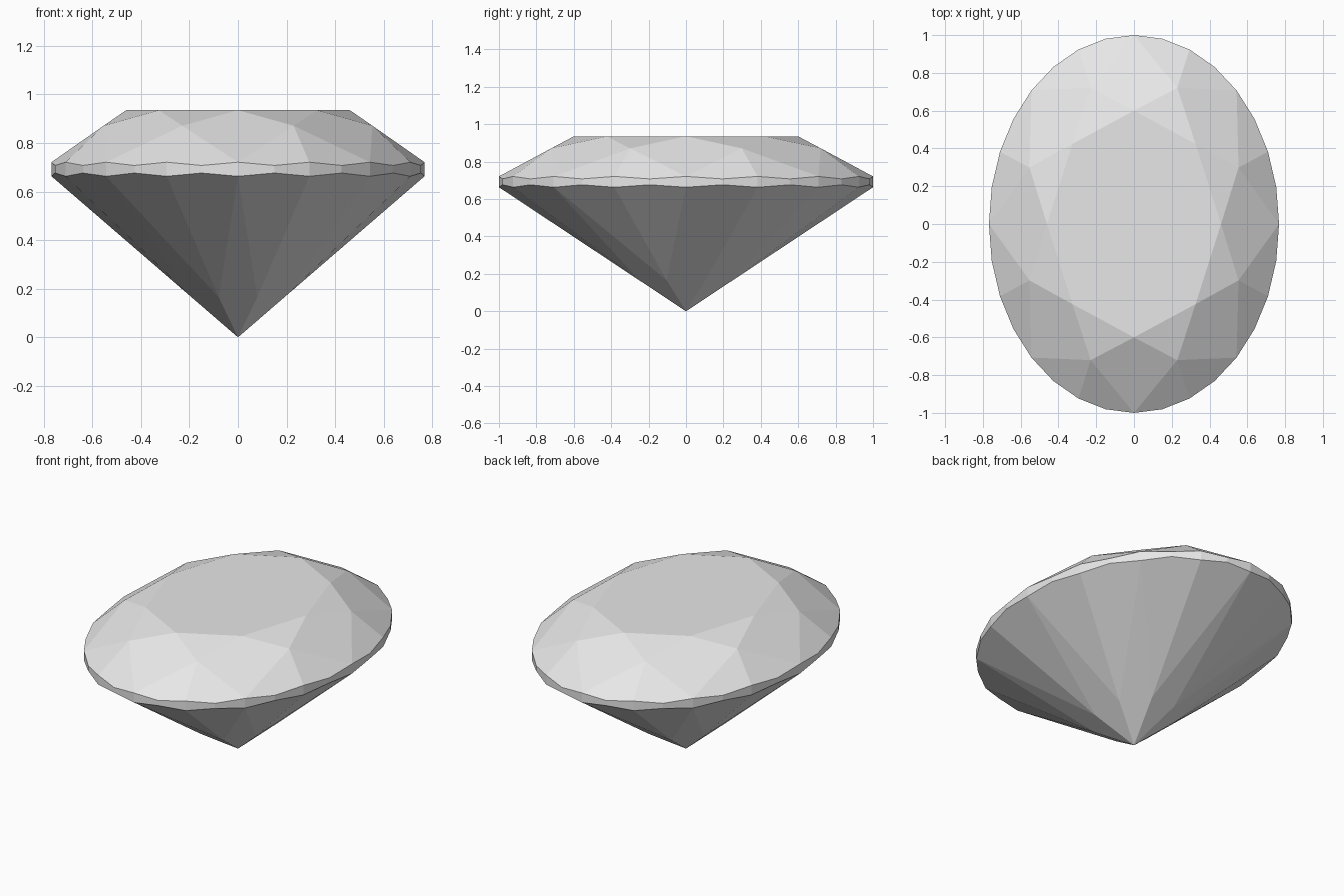
import bpy
import math

if "Cube" in bpy.data.objects:
    bpy.data.objects.remove(bpy.data.objects["Cube"])

WIDTH = 0.768                 # oval: x radius relative to y radius
SIDES = 8                     # main facets around the stone
TABLE_R, TABLE_Z = 0.60, 0.935
STAR_R, STAR_Z = 0.78, 0.871
TOP_Z, TOP_DIP = 0.721, 0.0134
LOW_Z, LOW_RISE = 0.663, 0.0134
PAV_R = 0.27
PAV_Z = LOW_Z * PAV_R * math.cos(math.pi / 8)   # keeps the long kites flat

grey = bpy.data.materials.new("pale_grey")
grey.diffuse_color = (0.8, 0.8, 0.8, 1)
grey.use_nodes = True
grey.node_tree.nodes["Principled BSDF"].inputs["Base Color"].default_value = grey.diffuse_color


def pt(step, r, z):
    """Point on the oval; 32 steps make a full turn."""
    a = step * math.tau / 32
    return (round(WIDTH * r * math.cos(a), 5), round(r * math.sin(a), 5), round(z, 5))


def rim_top(s):
    return pt(s, 1, TOP_Z - TOP_DIP * (s % 2))


def rim_low(s):
    return pt(s, 1, LOW_Z + LOW_RISE * (s % 2))


def table(s):
    return pt(s, TABLE_R, TABLE_Z)


def star(s):
    return pt(s, STAR_R, STAR_Z)


def pav(s):
    return pt(s, PAV_R, PAV_Z)


def build(name, polygons):
    """Make a flat-shaded object, sharing equal corner points."""
    index, faces = {}, []
    for poly in polygons:
        faces.append([index.setdefault(p, len(index)) for p in poly])
    mesh = bpy.data.meshes.new(name)
    mesh.from_pydata(list(index), [], faces)
    mesh.materials.append(grey)
    mesh.update()
    obj = bpy.data.objects.new(name, mesh)
    bpy.context.collection.objects.link(obj)


culet = (0.0, 0.0, 0.0)
mains = [i * 4 for i in range(SIDES)]

# Crown: table, kites, star triangles and upper girdle facets
crown = [[table(s) for s in mains]]
for s in mains:
    t = s % 32
    n = (s + 4) % 32
    side = star(s + 2)
    crown.append([table(t), star((s - 2) % 32), rim_top(t), side])
    crown.append([table(t), side, table(n)])
    crown.append([side, rim_top(t), rim_top(s + 1), rim_top(s + 2)])
    crown.append([side, rim_top(s + 2), rim_top(s + 3), rim_top(n)])
build("crown", crown)

# Girdle: scalloped band
build("girdle", [[rim_low(s), rim_low((s + 1) % 32), rim_top((s + 1) % 32), rim_top(s)]
                 for s in range(32)])

# Pavilion: long kites to the culet and lower girdle facets
pavilion = []
for s in mains:
    n = (s + 4) % 32
    side = pav(s + 2)
    pavilion.append([culet, side, rim_low(s), pav((s - 2) % 32)])
    pavilion.append([side, rim_low(s + 2), rim_low(s + 1), rim_low(s)])
    pavilion.append([side, rim_low(n), rim_low(s + 3), rim_low(s + 2)])
build("pavilion", pavilion)
